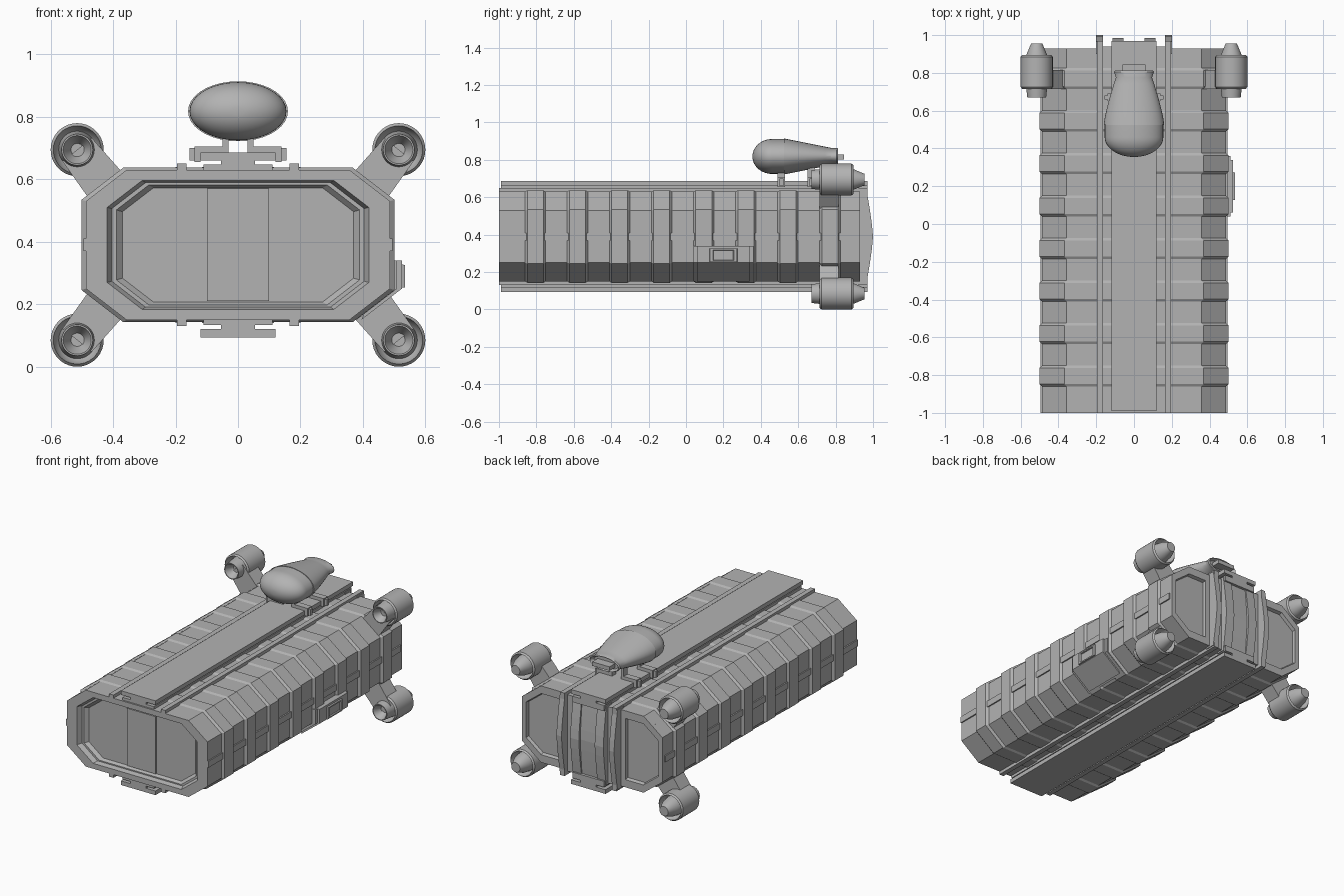
import bpy, bmesh, math
from mathutils import Vector

if "Cube" in bpy.data.objects:
    bpy.data.objects.remove(bpy.data.objects["Cube"], do_unlink=True)

# Main dimensions; heights below are measured from the hull's centre line
HALF_WIDTH, HALF_HEIGHT = 0.487, 0.24
FRONT, STERN = -1.0, 0.93
ENGINE_X, ENGINE_Z, ENGINE_RADIUS = 0.515, 0.305, 0.085
CENTRE_LINE = ENGINE_Z + ENGINE_RADIUS

grey = bpy.data.materials.new("hull_grey")
grey.use_nodes = True
grey.diffuse_color = (0.45, 0.45, 0.45, 1)
grey.node_tree.nodes["Principled BSDF"].inputs["Base Color"].default_value = grey.diffuse_color


def loft(name, rings, mirror="", smooth=False):
    """Skin equal-length rings, cap both ends and mirror about the centre line."""
    bm = bmesh.new()
    rows = [[bm.verts.new(point) for point in ring] for ring in rings]
    for near, far in zip(rows, rows[1:]):
        for i in range(len(near)):
            bm.faces.new((near[i - 1], near[i], far[i], far[i - 1]))
    bm.faces.new(rows[0])
    bm.faces.new(rows[-1])
    bmesh.ops.recalc_face_normals(bm, faces=bm.faces)
    mesh = bpy.data.meshes.new(name)
    bm.to_mesh(mesh)
    bm.free()
    mesh.materials.append(grey)
    part = bpy.data.objects.new(name, mesh)
    part.location.z = CENTRE_LINE
    bpy.context.collection.objects.link(part)
    if mirror:
        modifier = part.modifiers.new("Mirror", "MIRROR")
        modifier.use_axis = [axis in mirror for axis in "xyz"]
        modifier.use_mirror_merge = False
    if smooth:
        bpy.ops.object.select_all(action="DESELECT")
        part.select_set(True)
        bpy.context.view_layer.objects.active = part
        bpy.ops.object.shade_smooth_by_angle(angle=math.radians(32))


def along_y(name, outline, start, end, mirror=""):
    loft(name, [[(x, y, z) for x, z in outline] for y in (start, end)], mirror)


def box(name, left, right, start, end, low, high, mirror=""):
    along_y(name, [(left, low), (right, low), (right, high), (left, high)], start, end, mirror)


def scaled(ring, factor, shift=(0, 0, 0)):
    """Shrink or grow a ring about its own middle, then shift it."""
    points = [Vector(point) for point in ring]
    middle = sum(points, Vector()) / len(points)
    return [middle + (point - middle) * factor + Vector(shift) for point in points]


def ellipse(y, width, height, x=0, z=0, sides=36):
    turns = [math.tau * i / sides for i in range(sides)]
    return [(x + width * math.cos(t), y, z + height * math.sin(t)) for t in turns]


def chamfered(y, inner=None):
    """Whole hull section, or only its left part beyond an inner edge."""
    w, h = HALF_WIDTH, HALF_HEIGHT
    slope_x, slope_z = w - 0.13, h - 0.1
    right_half = [(slope_x, -h), (w, -slope_z), (w, slope_z), (slope_x, h)]
    if inner is None:
        other = [(-x, -z) for x, z in right_half]
    else:
        other = [(inner, h), (inner, -h)]
    return [(x, y, z) for x, z in right_half + other]


# Hull: stepped recess at the front, then grooves and raised ribs
section = chamfered(0)
hull = [scaled(section, size, (0, FRONT + depth, 0))
        for size, depth in ((0.76, 0.05), (0.8, 0.03), (0.83, 0.03), (0.86, 0), (1, 0))]
rib_pitch, rib_length, rib_slope, rib_growth = 0.225, 0.11, 0.012, 1.03
for i in range(8):
    start = i * rib_pitch - 0.86
    end = start + rib_length
    hull += [scaled(section, size, (0, y, 0)) for y, size in (
        (start, 1), (start + rib_slope, rib_growth), (end - rib_slope, rib_growth), (end, 1))]
hull.append(chamfered(0.9))
loft("hull", hull)
box("front_door_panel", -0.1, 0.1, FRONT + 0.04, FRONT + 0.06, -0.18, 0.18)
box("side_stringer", 0.47, 0.495, FRONT, STERN - 0.02, -0.02, 0.02, "x")

# Stern: a recessed panel on each side of a bulging spine
panel = chamfered(STERN, 0.2)
loft("stern_panel", [scaled(panel, size, (0, -depth, 0))
                     for size, depth in ((1, 0.05), (1, 0), (0.8, 0), (0.77, 0.02))], "x")
box("stern_spine_base", -0.2, 0.2, 0.88, 0.94, -HALF_HEIGHT, HALF_HEIGHT)


def bulging_strip(name, left, right, edge, peak, mirror="x"):
    steps = [i / 4 for i in range(-4, 5)]
    back = [(peak - (peak - edge) * abs(t) ** 1.3, t * 0.25) for t in steps]
    outline = [(0.9, -0.25)] + back + [(0.9, 0.25)]
    loft(name, [[(x, y, z) for y, z in outline] for x in (left, right)], mirror)


bulging_strip("stern_fin", 0.165, 0.2, 0.965, 1.0)
bulging_strip("stern_spine_ridge", 0.055, 0.115, 0.955, 0.985)
bulging_strip("stern_spine", -0.06, 0.06, 0.95, 0.97, "")

# Docking rails above and below the hull
RAIL_TOP = 0.296
for layer, half, low, high in (("bed", 0.11, 0.22, 0.257), ("stem", 0.055, 0.25, 0.275),
                               ("plate", 0.12, 0.27, RAIL_TOP)):
    box("rail_" + layer, -half, half, FRONT + 0.01, 0.97, low, high, "z")
box("guide_strip", 0.165, 0.195, FRONT, 0.97, 0.22, 0.26, "xz")


# Engines: a shell with cupped ends, a hollow front nozzle and a rear cone
def turned(name, path):
    rings = [ellipse(y, r, r, ENGINE_X, ENGINE_Z) for r, y in path]
    loft(name, rings, "xz", True)


shell_front, shell_back = 0.715, 0.895
lip = [(ENGINE_RADIUS * size, depth) for size, depth in ((0.7, 0.04), (0.8, 0.03), (0.9, 0), (1, 0.01))]
turned("engine_shell", [(r, shell_front + depth) for r, depth in lip]
       + [(r, shell_back - depth) for r, depth in reversed(lip)])
turned("engine_nozzle", [(0.06, 0.76), (0.05, 0.67), (0.045, 0.67), (0.02, 0.72)])
turned("engine_cone", [(0.06, 0.85), (0.053, 0.9), (0.03, 0.955)])

# Struts from the hull's chamfers out to the engines
root, hub = Vector((0.4, 0.16)), Vector((ENGINE_X, ENGINE_Z))
side = (hub - root).orthogonal().normalized()
along_y("engine_strut", [root + side * 0.07, hub + side * 0.06, hub - side * 0.06,
                         root - side * 0.07], 0.715, 0.815, "xz")

# Side hatch, only on the left flank
hatch_outline = [(0.46, -0.05), (0.51, -0.05), (0.51, -0.14), (0.38, -0.24)]
hatch_middle = 0.2
for label, shift, half in (("frame", 0, 0.16), ("cover", 0.015, 0.14)):
    along_y("hatch_" + label, [(x + shift, z) for x, z in hatch_outline],
            hatch_middle - half, hatch_middle + half)
window = [(0, hatch_middle + y * 0.08, z * 0.04 - 0.1)
          for y, z in ((-1, -1), (1, -1), (1, 1), (-1, 1))]
loft("hatch_window", [scaled(window, size, (x, 0, 0))
                      for size, x in ((1, 0.5), (0.9, 0.535), (0.7, 0.535), (0.65, 0.527))])

# Pod: rounded nose, tapering tail and a flared exhaust
POD_WIDTH, POD_HEIGHT, POD_Z = 0.16, 0.096, 0.428
shoulder, nose_length, tail_length = 0.46, 0.105, 0.25
pod = []
for i in range(1, 13):
    angle = math.pi / 2 * i / 12
    pod.append((shoulder - nose_length * math.cos(angle), *[0.97 * math.sin(angle)] * 2))
tail_start = shoulder + 0.065
pod.append((tail_start, 0.97, 0.97))
for i in range(9):
    t = i / 8
    pod.append((tail_start + tail_length * t, 1 - 0.4 * t ** 1.3, 1 - 0.52 * t))
pod += [(0.805, 0.66, 0.48), (0.812, 0.62, 0.44), (0.79, 0.53, 0.35)]
loft("pod", [ellipse(y, POD_WIDTH * w, POD_HEIGHT * h, 0, POD_Z) for y, w, h in pod], "", True)
box("pod_exhaust", -0.06, 0.06, 0.76, 0.845, POD_Z - 0.015, POD_Z + 0.01)

# Clamps that hook the pod round the rail plate
for label, y in (("front", 0.49), ("rear", 0.65)):
    end = y + 0.04
    box(label + "_clamp_post", 0.03, 0.05, y, end, RAIL_TOP, POD_Z - 0.05, "x")
    box(label + "_clamp_arm", 0.03, 0.135, y, end, RAIL_TOP, RAIL_TOP + 0.02, "x")
    box(label + "_clamp_side", 0.12, 0.14, y, end, 0.265, RAIL_TOP + 0.02, "x")
    box(label + "_clamp_foot", 0.135, 0.155, y + 0.01, end - 0.01, 0.27, 0.31, "x")
